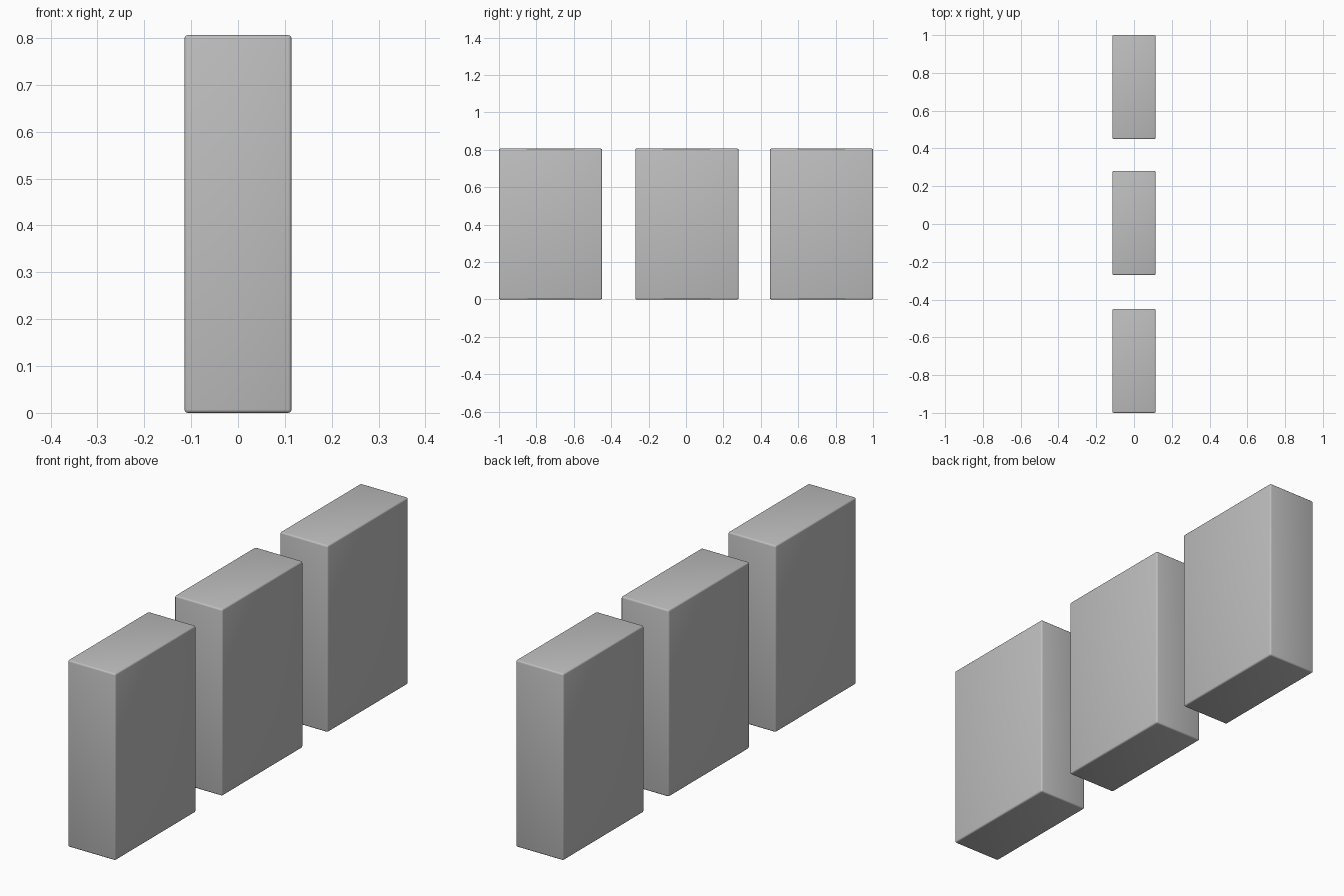
import bpy

# Remove the default cube
cube = bpy.data.objects.get("Cube")
if cube:
    bpy.data.objects.remove(cube, do_unlink=True)

# Single plain grey material
grey = bpy.data.materials.new("light_grey")
grey.use_nodes = True
colour = (0.52, 0.52, 0.52, 1)
grey.diffuse_color = colour
grey.node_tree.nodes["Principled BSDF"].inputs["Base Color"].default_value = colour

WIDTH, LENGTH, HEIGHT = 0.228, 0.551, 0.806


def add_block(name, y):
    """Upright slab with slightly rounded edges, standing on the ground."""
    bpy.ops.mesh.primitive_cube_add(size=1, location=(0, y, HEIGHT / 2))
    block = bpy.context.object
    block.name = name
    block.scale = (WIDTH, LENGTH, HEIGHT)
    bpy.ops.object.transform_apply(location=False, rotation=False, scale=True)
    block.data.materials.append(grey)
    bevel = block.modifiers.new("rounded_edges", "BEVEL")
    bevel.width = 0.007
    bevel.segments = 3
    bpy.ops.object.modifier_apply(modifier=bevel.name)
    bpy.ops.object.shade_smooth_by_angle()


# Three blocks in a row from front to back
end = 1 - LENGTH / 2
for name, y in (("front_block", -end), ("middle_block", 0.005), ("back_block", end)):
    add_block(name, y)
